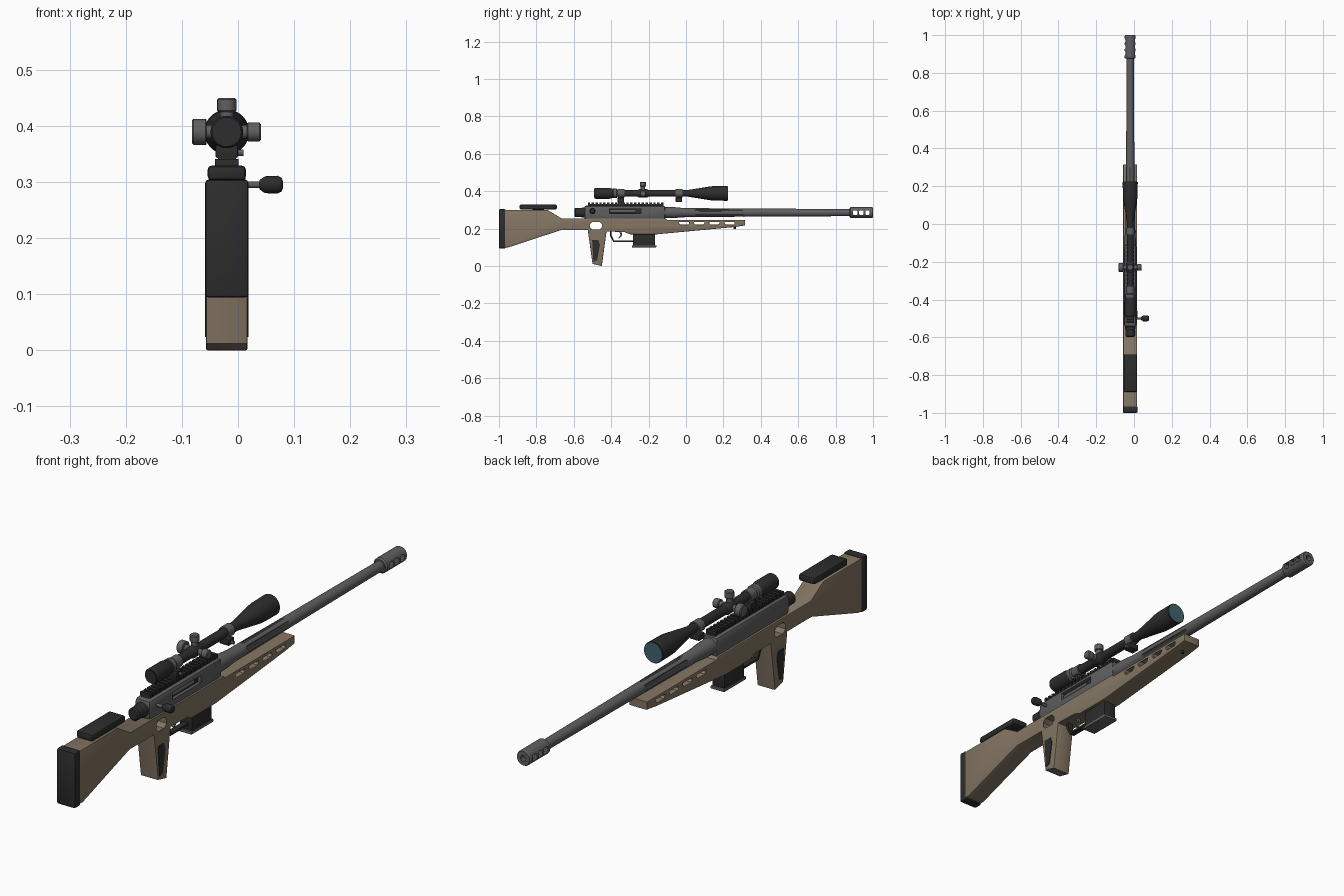
import bpy, bmesh, math
from mathutils import Vector, Matrix

if "Cube" in bpy.data.objects:
    bpy.data.objects.remove(bpy.data.objects["Cube"])

CX = -0.02          # centre plane of the rifle
BORE, SIGHT = 0.286, 0.389
parts = []


def material(name, rgb):
    m = bpy.data.materials.new(name)
    m.use_nodes = True
    m.diffuse_color = (*rgb, 1)
    m.node_tree.nodes["Principled BSDF"].inputs["Base Color"].default_value = (*rgb, 1)
    return m


TAN = material("tan stock", (0.23, 0.18, 0.125))
BLACK = material("matte black", (0.026, 0.026, 0.027))
GREY = material("gunmetal grey", (0.115, 0.115, 0.12))
GLASS = material("teal glass", (0.05, 0.13, 0.15))


def add_mesh(name, mesh, mat):
    mesh.materials.clear()
    mesh.materials.append(mat)
    ob = bpy.data.objects.new(name, mesh)
    bpy.context.collection.objects.link(ob)
    parts.append(ob)
    return ob


def finish(name, bm, mat):
    bmesh.ops.remove_doubles(bm, verts=bm.verts, dist=1e-5)
    bmesh.ops.recalc_face_normals(bm, faces=bm.faces)
    mesh = bpy.data.meshes.new(name)
    bm.to_mesh(mesh)
    bm.free()
    return add_mesh(name, mesh, mat)


def put_box(bm, x, y, z, bevel=0.0):
    """Add a box given by its (low, high) extents."""
    size = [b - a for a, b in (x, y, z)]
    mid = [(a + b) / 2 for a, b in (x, y, z)]
    new = bmesh.ops.create_cube(bm, size=1, matrix=Matrix.Translation(mid) @ Matrix.Diagonal((*size, 1)))
    if bevel:
        edges = list({e for v in new["verts"] for e in v.link_edges})
        bmesh.ops.bevel(bm, geom=edges, offset=bevel, segments=2, affect='EDGES', profile=0.5)


def box(name, mat, half, y, z, bevel=0.0):
    bm = bmesh.new()
    put_box(bm, (CX - half, CX + half), y, z, bevel)
    return finish(name, bm, mat)


def put_lathe(bm, pts, origin, axis="Y", n=32):
    """Revolve (distance, radius) points about an axis through origin."""
    k = "XYZ".index(axis)
    rings = []
    for t, r in pts:
        ring = []
        for i in range(n):
            a = 2 * math.pi * i / n
            v = [0, 0, 0]
            v[k], v[(k + 1) % 3], v[(k + 2) % 3] = t, r * math.cos(a), r * math.sin(a)
            ring.append(bm.verts.new(Vector(origin) + Vector(v)))
        rings.append(ring)
    for a, b in zip(rings, rings[1:]):
        for i in range(n):
            j = (i + 1) % n
            bm.faces.new((a[i], a[j], b[j], b[i]))


def lathe(name, mat, pts, origin, axis="Y", n=32):
    bm = bmesh.new()
    put_lathe(bm, [(pts[0][0], 0)] + pts + [(pts[-1][0], 0)], origin, axis, n)
    return finish(name, bm, mat)


def plate(name, mat, loops, half, bevel=0.0, x=CX):
    """Side-view outline (first loop) with holes, thickened across x."""
    cu = bpy.data.curves.new(name, 'CURVE')
    cu.dimensions, cu.fill_mode = '2D', 'BOTH'
    cu.extrude, cu.bevel_depth, cu.bevel_resolution, cu.offset = half - bevel, bevel, 1, -bevel
    for loop in loops:
        sp = cu.splines.new('POLY')
        sp.points.add(len(loop) - 1)
        for p, (y, z) in zip(sp.points, loop):
            p.co = (y, z, 0, 1)
        sp.use_cyclic_u = True
    tmp = bpy.data.objects.new(name + " curve", cu)
    bpy.context.collection.objects.link(tmp)
    bpy.context.view_layer.update()
    mesh = bpy.data.meshes.new_from_object(tmp.evaluated_get(bpy.context.evaluated_depsgraph_get()))
    bpy.data.objects.remove(tmp)
    mesh.transform(Matrix.Translation((x, 0, 0)) @ Matrix(((0, 0, 1, 0), (1, 0, 0, 0), (0, 1, 0, 0), (0, 0, 0, 1))))
    bm = bmesh.new()
    bm.from_mesh(mesh)
    return finish(name, bm, mat)


def cut(ob, bm):
    """Subtract a cutter mesh and discard it."""
    cutter = finish("cutter", bm, BLACK)
    parts.remove(cutter)
    mod = ob.modifiers.new("cut", 'BOOLEAN')
    mod.operation, mod.solver, mod.object = 'DIFFERENCE', 'EXACT', cutter
    bpy.context.view_layer.update()
    mesh = bpy.data.meshes.new_from_object(ob.evaluated_get(bpy.context.evaluated_depsgraph_get()))
    ob.modifiers.clear()
    mat = ob.data.materials[0]
    ob.data = mesh
    mesh.materials.clear()
    mesh.materials.append(mat)
    bpy.data.objects.remove(cutter)


def rounded(y0, y1, z0, z1, c):
    return [(y0 + c, z0), (y1 - c, z0), (y1, z0 + c), (y1, z1 - c),
            (y1 - c, z1), (y0 + c, z1), (y0, z1 - c), (y0, z0 + c)]


# Stock with grip, thumb hole and fore-end slots
outline = [(-0.97, 0.3), (-0.74, 0.3), (-0.665, 0.255), (-0.11, 0.255), (-0.1, 0.247), (0.315, 0.247),
           (0.315, 0.217), (0.26, 0.209), (-0.155, 0.17), (-0.3, 0.17), (-0.33, 0.182), (-0.425, 0.185),
           (-0.45, 0.0), (-0.5, 0.012), (-0.525, 0.192), (-0.67, 0.192), (-0.95, 0.1), (-0.97, 0.1)]
holes = [rounded(-0.515, -0.447, 0.192, 0.24, 0.014)]
holes += [rounded(y, y + 0.054, 0.221, 0.242, 0.007) for y in (-0.037, 0.044, 0.125, 0.206)]
plate("stock", TAN, [outline] + holes, 0.037, 0.003)
box("butt_pad", BLACK, 0.0385, (-1.0, -0.965), (0.094, 0.304), 0.006)
box("cheek_rest", BLACK, 0.034, (-0.89, -0.69), (0.303, 0.329), 0.007)
box("cheek_rest_post", BLACK, 0.012, (-0.82, -0.76), (0.29, 0.31))
panel = [(-0.502, 0.14), (-0.468, 0.14), (-0.46, 0.115), (-0.475, 0.03), (-0.495, 0.024)]
for side, name in ((1, "left"), (-1, "right")):
    plate(name + "_grip_panel", BLACK, [panel], 0.002, x=CX + side * 0.037)
lathe("sling_stud", BLACK, [(0.198, 0.006), (0.215, 0.006)], (CX, 0.26, 0), "Z", 12)

# Receiver with side port, bolt and top rail
receiver = box("receiver", GREY, 0.033, (-0.545, -0.11), (0.248, 0.324), 0.014)
bm = bmesh.new()
put_box(bm, (0.001, 0.05), (-0.41, -0.24), (0.28, 0.307))
cut(receiver, bm)
box("port_floor", BLACK, 0.022, (-0.409, -0.241), (0.281, 0.306))
lathe("bolt_body", GREY, [(-0.405, 0.009), (-0.27, 0.009)], (CX + 0.019, 0, 0.293), n=16)
lathe("bolt_shroud", BLACK, [(-0.597, 0.019), (-0.592, 0.024), (-0.56, 0.024), (-0.555, 0.027), (-0.54, 0.027)],
      (CX, 0, BORE))
lathe("bolt_handle", GREY, [(0.0, 0.006), (0.05, 0.006)], (0, -0.5, 0.295), "X", 16)
lathe("bolt_knob", BLACK, [(0.038, 0.008), (0.048, 0.015), (0.07, 0.016), (0.078, 0.012), (0.08, 0.006)],
      (0, -0.5, 0.295), "X", 20)
bm = bmesh.new()
put_box(bm, (CX - 0.018, CX + 0.018), (-0.525, -0.12), (0.318, 0.332))
for i in range(20):
    y = -0.525 + i * 0.0206
    put_box(bm, (CX - 0.021, CX + 0.021), (y, y + 0.0125), (0.326, 0.341))
finish("top_rail", bm, BLACK)

# Barrel with short flutes
barrel = lathe("barrel", GREY, [(-0.12, 0.03), (-0.06, 0.029), (-0.02, 0.025), (0.4, 0.0215), (0.885, 0.019)],
               (CX, 0, BORE))
bm = bmesh.new()
for i in range(6):
    a = math.pi * (i + 0.5) / 3
    put_lathe(bm, [(0.04, 0), (0.06, 0.006), (0.3, 0.006), (0.32, 0)],
              (CX + 0.026 * math.cos(a), 0, BORE + 0.026 * math.sin(a)), n=10)
cut(barrel, bm)

# Muzzle brake with bore and three cross ports
brake = lathe("muzzle_brake", GREY, [(0.875, 0.024), (0.88, 0.029), (0.995, 0.029), (1.0, 0.026),
                                     (1.0, 0.011), (0.89, 0.011)], (CX, 0, BORE))
bm = bmesh.new()
for y in (0.893, 0.926, 0.959):
    put_box(bm, (-0.1, 0.1), (y, y + 0.023), (BORE - 0.012, BORE + 0.012), 0.004)
cut(brake, bm)

# Magazine, trigger and guard
box("magazine", BLACK, 0.026, (-0.283, -0.165), (0.105, 0.2), 0.003)
box("magazine_base", GREY, 0.029, (-0.29, -0.158), (0.1, 0.111), 0.003)
guard = [(-0.407, 0.19), (-0.407, 0.163), (-0.39, 0.13), (-0.28, 0.13), (-0.28, 0.138),
         (-0.385, 0.138), (-0.398, 0.165), (-0.398, 0.19)]
plate("trigger_guard", BLACK, [guard], 0.011)
trigger = [(-0.358, 0.19), (-0.35, 0.165), (-0.362, 0.15), (-0.357, 0.147), (-0.342, 0.163), (-0.345, 0.19)]
plate("trigger", GREY, [trigger], 0.005)

# Telescopic sight
axis = (CX, 0, SIGHT)
lathe("sight_body", BLACK, [(-0.49, 0.026), (-0.485, 0.029), (-0.41, 0.029), (-0.39, 0.024), (-0.385, 0.018),
                            (0.01, 0.018), (0.03, 0.021), (0.13, 0.037), (0.15, 0.039), (0.222, 0.04)], axis)
lathe("eyepiece_lens", BLACK, [(-0.492, 0.023), (-0.488, 0.023)], axis)
lathe("objective_lens", GLASS, [(0.22, 0.037), (0.224, 0.037)], axis)
lathe("zoom_ring", GREY, [(-0.392, 0.022), (-0.388, 0.026), (-0.372, 0.026), (-0.368, 0.022)], axis)
lathe("turret_collar", BLACK, [(-0.26, 0.018), (-0.252, 0.022), (-0.208, 0.022), (-0.2, 0.018)], axis)
for name, ax, end, r in (("top_turret", "Z", 0.061, 0.017), ("left_turret", "X", 0.061, 0.017),
                         ("right_turret", "X", -0.062, 0.0235)):
    s = 1 if end > 0 else -1
    at = (CX, -0.23, SIGHT)
    lathe(name, GREY, [(s * 0.036, r - 0.002), (s * 0.038, r), (end - s * 0.003, r), (end, r - 0.003)], at, ax, 24)
    lathe(name + "_stem", GREY, [(0, 0.012), (s * 0.04, 0.012)], at, ax, 20)

# Sight mounts
for name, y in (("rear_mount", -0.348), ("front_mount", -0.038)):
    lathe(name + "_ring", GREY, [(y - 0.018, 0.0225), (y + 0.018, 0.0225)], axis)
    box(name + "_foot", BLACK, 0.02, (y - 0.017, y + 0.017), (0.343, 0.366), 0.003)
    lathe(name + "_screw", GREY, [(0, 0.006), (0.03, 0.006)], (CX, y, 0.352), "X", 12)
box("rear_mount_base", BLACK, 0.016, (-0.365, -0.331), (0.33, 0.345))

# Smooth shading with sharp edges kept
bpy.ops.object.select_all(action='DESELECT')
for ob in parts:
    ob.select_set(True)
bpy.context.view_layer.objects.active = parts[0]
bpy.ops.object.shade_smooth_by_angle()
